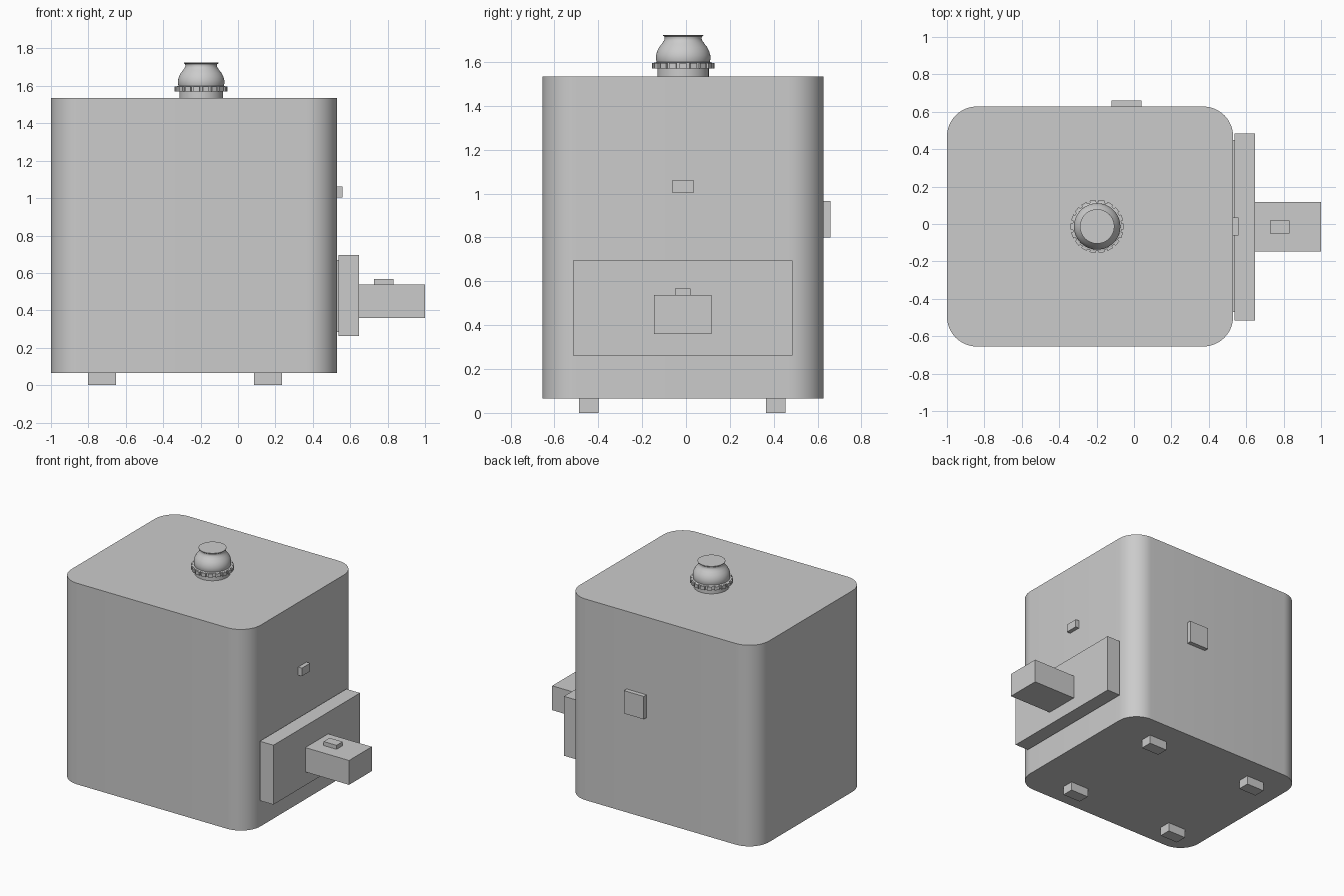
import bpy, bmesh
from math import cos, sin, pi, radians

if "Cube" in bpy.data.objects:
    bpy.data.objects.remove(bpy.data.objects["Cube"])


def finish(name, bm, smooth=False):
    bmesh.ops.recalc_face_normals(bm, faces=bm.faces)
    me = bpy.data.meshes.new(name)
    bm.to_mesh(me)
    bm.free()
    ob = bpy.data.objects.new(name, me)
    bpy.context.collection.objects.link(ob)
    if smooth:
        bpy.ops.object.select_all(action='DESELECT')
        ob.select_set(True)
        bpy.context.view_layer.objects.active = ob
        bpy.ops.object.shade_smooth_by_angle(angle=radians(35))
    return ob


def add_box(bm, x, y, z):
    vs = bmesh.ops.create_cube(bm, size=1)['verts']
    for v in vs:
        v.co = [(a + b) / 2 + c * (b - a) for (a, b), c in zip((x, y, z), v.co)]
    return vs


def box(name, x, y, z):
    bm = bmesh.new()
    add_box(bm, x, y, z)
    return finish(name, bm)


def lathe(name, profile, centre, n=48):
    bm = bmesh.new()
    rings = [[bm.verts.new((centre[0] + r * cos(2 * pi * i / n),
                            centre[1] + r * sin(2 * pi * i / n), z))
              for i in range(n)] for r, z in profile]
    for a, b in zip(rings, rings[1:]):
        for i in range(n):
            j = (i + 1) % n
            bm.faces.new((a[i], a[j], b[j], b[i]))
    bm.faces.new(rings[0])
    bm.faces.new(rings[-1])
    return finish(name, bm, True)


# Main housing with rounded vertical corners
bm = bmesh.new()
add_box(bm, (-1.0, 0.53), (-0.655, 0.628), (0.065, 1.535))
upright = [e for e in bm.edges if abs(e.verts[0].co.z - e.verts[1].co.z) > 1]
bmesh.ops.bevel(bm, geom=upright, offset=0.16, segments=12, profile=0.5,
                affect='EDGES')
finish("housing", bm, True)

# Four feet
for i, x in enumerate((-0.727, 0.16)):
    for j, y in enumerate((-0.444, 0.41)):
        box(f"foot_{i}{j}", (x - 0.074, x + 0.074), (y - 0.044, y + 0.044), (0, 0.066))

# Drawer: hidden bin, front panel, handle and release button
box("drawer_bin", (0.45, 0.54), (-0.47, 0.45), (0.285, 0.67))
box("drawer_front", (0.537, 0.647), (-0.515, 0.485), (0.262, 0.696))
box("drawer_handle", (0.645, 1.0), (-0.146, 0.117), (0.36, 0.538))
box("release_button", (0.727, 0.832), (-0.05, 0.02), (0.53, 0.567))

# Power switch on the right face and socket on the back
box("power_switch", (0.52, 0.56), (-0.062, 0.034), (1.004, 1.063))
box("rear_socket", (-0.12, 0.04), (0.62, 0.66), (0.80, 0.967))

# Dial: stem, flange and waisted grip in one turned profile
centre = (-0.197, -0.013)
lathe("dial", [(0.117, 1.53), (0.117, 1.57), (0.132, 1.57), (0.132, 1.597),
               (0.121, 1.6), (0.124, 1.612), (0.124, 1.63), (0.119, 1.649),
               (0.11, 1.667), (0.097, 1.684), (0.087, 1.698), (0.084, 1.708),
               (0.086, 1.716), (0.092, 1.721), (0.092, 1.724)], centre)

# Grip teeth around the dial flange
bm = bmesh.new()
count = 18
for i in range(count):
    a = 2 * pi * i / count
    for v in add_box(bm, (0.125, 0.142), (-0.016, 0.016), (1.571, 1.596)):
        x, y = v.co.x, v.co.y
        v.co.x = centre[0] + x * cos(a) - y * sin(a)
        v.co.y = centre[1] + x * sin(a) + y * cos(a)
finish("dial_teeth", bm)
